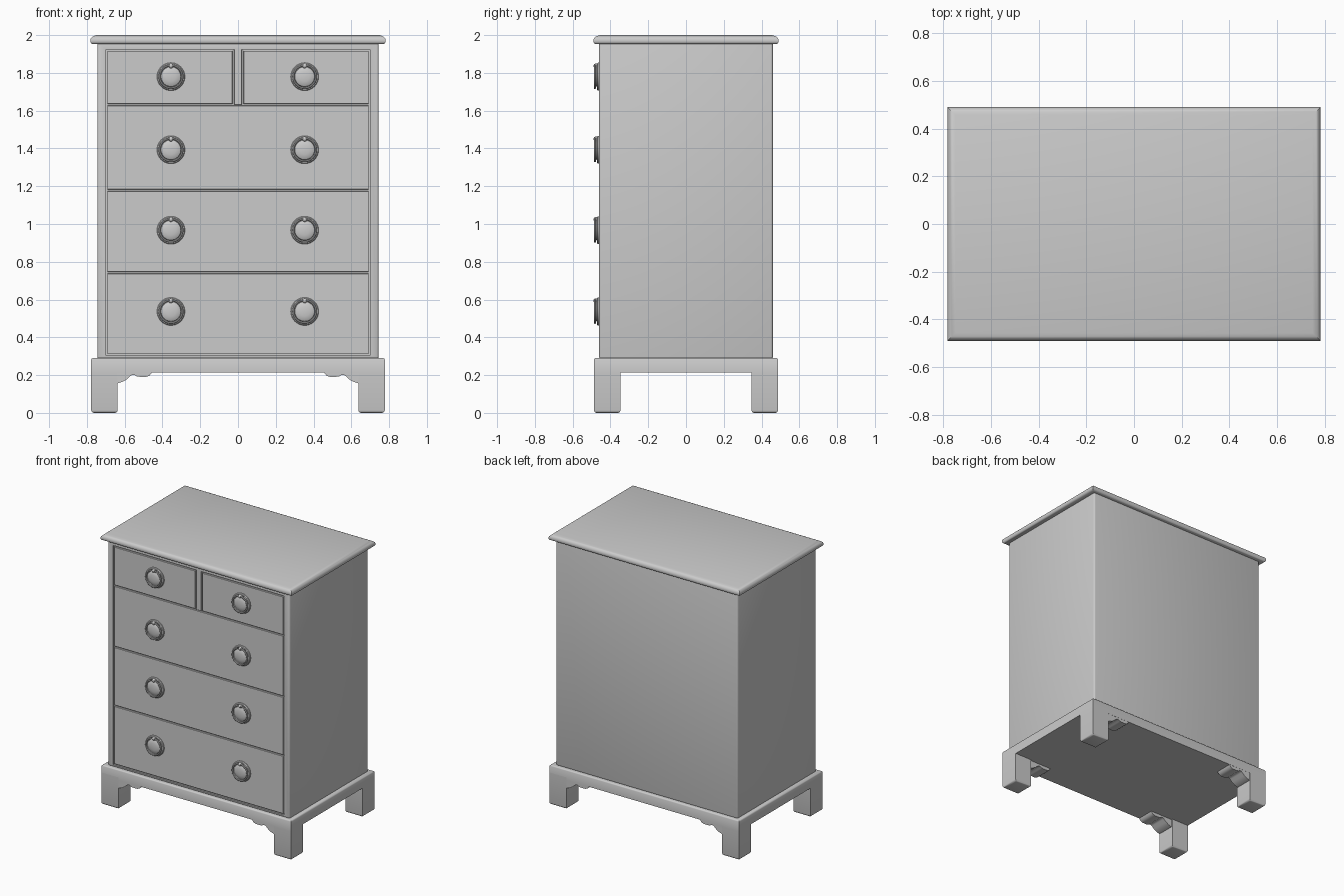
import bpy, bmesh, math
from mathutils import Matrix, Vector

if "Cube" in bpy.data.objects:
    bpy.data.objects.remove(bpy.data.objects["Cube"])


def make_object(name, bm):
    bmesh.ops.recalc_face_normals(bm, faces=bm.faces)
    mesh = bpy.data.meshes.new(name)
    bm.to_mesh(mesh)
    bm.free()
    obj = bpy.data.objects.new(name, mesh)
    bpy.context.collection.objects.link(obj)
    return obj


def box(name, lo, hi, bevel=0.0, segments=2):
    lo, hi = Vector(lo), Vector(hi)
    bm = bmesh.new()
    bmesh.ops.create_cube(bm, size=1, matrix=Matrix.Translation((lo + hi) / 2)
                          @ Matrix.Diagonal((hi - lo).to_4d()))
    if bevel:
        bmesh.ops.bevel(bm, geom=bm.edges[:], offset=bevel, segments=segments,
                        profile=0.5, affect='EDGES')
    return make_object(name, bm)


def moulded_slab(name, half_x, half_y, profile):
    """Stack of rectangles given as (inset, height) from bottom to top."""
    bm = bmesh.new()
    loops = [[bm.verts.new((sx * (half_x - i), sy * (half_y - i), z))
              for sx, sy in ((-1, -1), (1, -1), (1, 1), (-1, 1))] for i, z in profile]
    for a, b in zip(loops, loops[1:]):
        for k in range(4):
            bm.faces.new((a[k], a[(k + 1) % 4], b[(k + 1) % 4], b[k]))
    bm.faces.new(loops[0][::-1])
    bm.faces.new(loops[-1])
    return make_object(name, bm)


def lathe(name, profile, centre, steps=40):
    """Revolve (radius, depth) about the axis pointing to the front."""
    bm = bmesh.new()
    verts = [bm.verts.new((r, -d, 0)) for r, d in profile]
    edges = [bm.edges.new(p) for p in zip(verts, verts[1:])]
    bmesh.ops.spin(bm, geom=verts + edges, cent=(0, 0, 0), axis=(0, 1, 0),
                   angle=math.tau, steps=steps)
    bmesh.ops.remove_doubles(bm, verts=bm.verts, dist=1e-5)
    bmesh.ops.translate(bm, verts=bm.verts, vec=centre)
    return make_object(name, bm)


FRONT = -0.46

# Carcass with one shallow recess for the drawers
carcass = box("carcass", (-0.745, FRONT, 0.285), (0.745, 0.46, 1.965), 0.012, 3)
cutter = box("recess_cutter", (-0.70, FRONT - 0.1, 0.303), (0.70, FRONT + 0.012, 1.925))
cutter.hide_render = True
mod = carcass.modifiers.new("recess", 'BOOLEAN')
mod.object = cutter
mod.operation = 'DIFFERENCE'
mod.solver = 'EXACT'
bpy.context.view_layer.objects.active = carcass
bpy.ops.object.modifier_apply(modifier=mod.name)
bpy.data.objects.remove(cutter)

# Drawer fronts, flush with the carcass and separated by narrow gaps
BACK = FRONT + 0.03
for z0, z1 in ((0.311, 0.738), (0.746, 1.174), (1.182, 1.627)):
    box("wide_drawer_front", (-0.692, FRONT, z0), (0.692, BACK, z1), 0.002, 1)
for x0, x1 in ((-0.692, -0.029), (0.029, 0.692)):
    box("small_drawer_front", (x0, FRONT, 1.635), (x1, BACK, 1.917), 0.002, 1)
box("drawer_divider", (-0.021, FRONT, 1.631), (0.021, BACK, 1.93), 0.002, 1)

# Moulded top
moulded_slab("top", 0.782, 0.49, [
    (0.04, 1.952), (0.012, 1.953), (0.004, 1.957), (0, 1.964), (0, 1.974),
    (0.003, 1.983), (0.010, 1.990), (0.018, 1.995), (0.033, 2.0)])

# Plinth
moulded_slab("plinth", 0.777, 0.487, [
    (0, 0.215), (0, 0.283), (0.003, 0.288), (0.009, 0.291), (0.04, 0.291)])

# Feet with shaped brackets reaching inward along x
bracket = [(0.65, 0.155), (0.635, 0.157), (0.61, 0.165), (0.588, 0.178), (0.57, 0.195),
           (0.56, 0.201), (0.548, 0.201), (0.537, 0.194), (0.52, 0.191),
           (0.485, 0.191), (0.468, 0.198), (0.457, 0.212), (0.453, 0.22), (0.65, 0.22)]
for sx in (-1, 1):
    for sy in (-1, 1):
        xs = sorted((sx * 0.637, sx * 0.777))
        ys = sorted((sy * 0.347, sy * 0.487))
        foot = box("foot", (xs[0], ys[0], 0), (xs[1], ys[1], 0.235))
        bm = bmesh.new()
        bm.from_mesh(foot.data)
        low = [e for e in bm.edges if all(v.co.z < 0.01 for v in e.verts)]
        bmesh.ops.bevel(bm, geom=low, offset=0.014, segments=3, profile=0.5, affect='EDGES')
        bm.to_mesh(foot.data)
        bm.free()

        bm = bmesh.new()
        face = bm.faces.new([bm.verts.new((sx * x, sy * 0.486, z)) for x, z in bracket])
        ext = bmesh.ops.extrude_face_region(bm, geom=[face], use_keep_orig=True)
        bmesh.ops.translate(bm, vec=(0, -sy * 0.13, 0),
                            verts=[v for v in ext["geom"] if isinstance(v, bmesh.types.BMVert)])
        make_object("foot_bracket", bm)

# Round ring handles
plate = [(0, -0.002), (0.074, -0.002), (0.074, 0.006), (0.070, 0.011), (0.065, 0.012),
         (0.060, 0.008), (0.055, 0.008), (0.052, 0.015), (0.043, 0.020), (0.025, 0.024),
         (0, 0.025)]
for z in (0.537, 0.967, 1.393, 1.78):
    for x in (-0.355, 0.353):
        lathe("handle_plate", plate, (x, FRONT, z))
        ring = [(0.060 + 0.006 * math.cos(a * math.tau / 10),
                 0.022 + 0.006 * math.sin(a * math.tau / 10)) for a in range(11)]
        lathe("handle_ring", ring, (x, FRONT, z))
        bm = bmesh.new()
        bmesh.ops.create_uvsphere(bm, u_segments=16, v_segments=8, radius=0.013)
        bmesh.ops.translate(bm, verts=bm.verts, vec=(x, FRONT - 0.017, z + 0.057))
        make_object("handle_mount", bm)

# Smooth shading with crisp edges
bpy.ops.object.select_all(action='SELECT')
bpy.ops.object.shade_smooth_by_angle(angle=math.radians(35))
